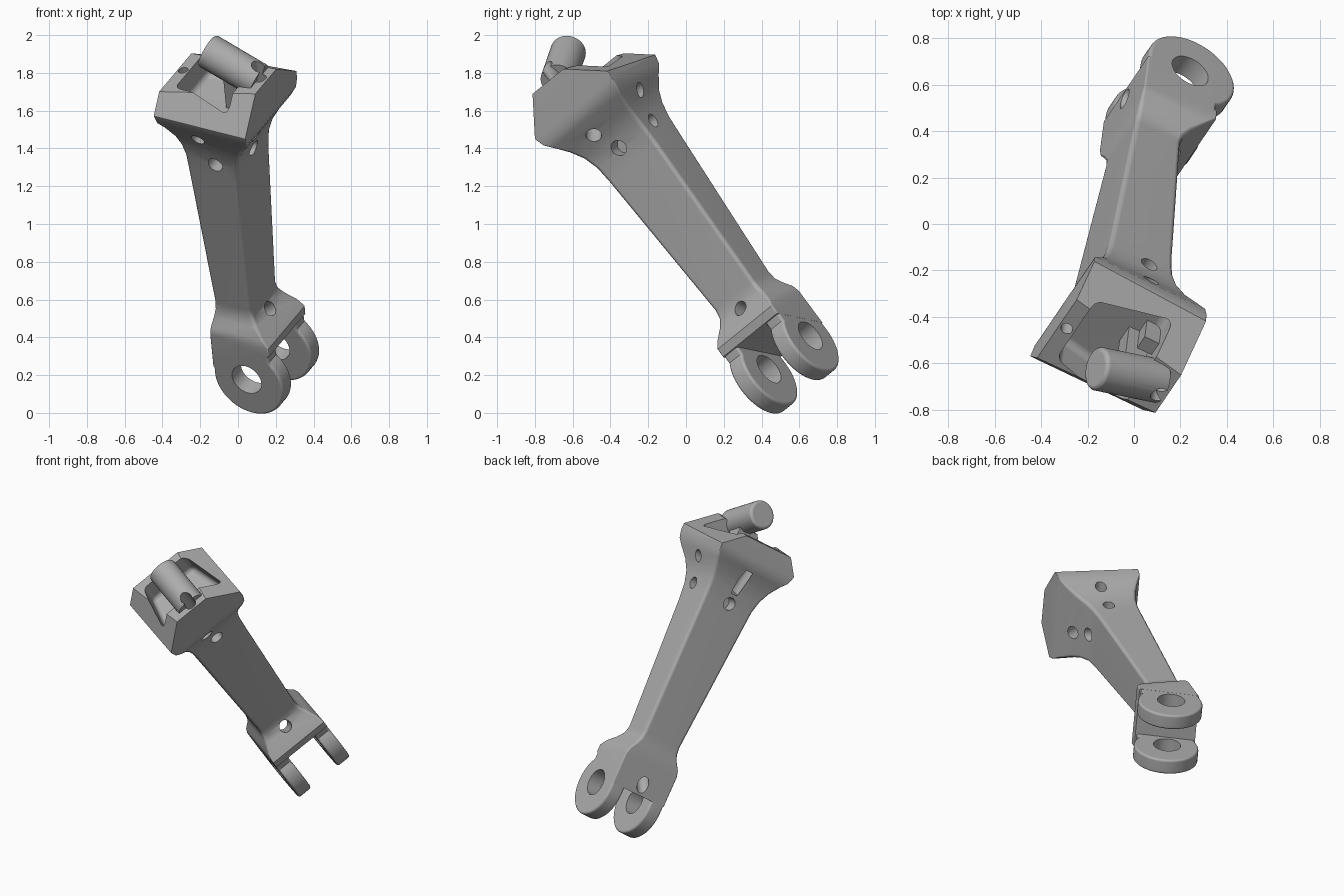
import bpy, bmesh, math
from mathutils import Vector, Matrix

if "Cube" in bpy.data.objects:
    bpy.data.objects.remove(bpy.data.objects["Cube"])

grey = bpy.data.materials.new("satin grey")
grey.use_nodes = True
grey.diffuse_color = (0.42, 0.42, 0.42, 1)
grey.node_tree.nodes["Principled BSDF"].inputs["Base Color"].default_value = (0.42, 0.42, 0.42, 1)

# Tilted strut frame: u across, v along the fork bore, t up the shaft
T = Vector((-0.08, -0.593, 0.80)).normalized()
V = Vector((0.47, 0.69, 0.56))
V = (V - T * V.dot(T)).normalized()
U = V.cross(T)
FRAME = Matrix.Translation((0.144, 0.515, 0.293)) @ Matrix((U, V, T)).transposed().to_4x4()


def finish(bm, name):
    bmesh.ops.recalc_face_normals(bm, faces=bm.faces[:])
    bm.transform(FRAME)
    mesh = bpy.data.meshes.new(name)
    bm.to_mesh(mesh)
    bm.free()
    mesh.materials.append(grey)
    ob = bpy.data.objects.new(name, mesh)
    bpy.context.collection.objects.link(ob)
    return ob


def smooth(ob, angle=35):
    for p in ob.data.polygons:
        p.use_smooth = True
    ob.data.set_sharp_from_angle(angle=math.radians(angle))
    ob.modifiers.new("even shading", 'WEIGHTED_NORMAL').keep_sharp = True


def cut(ob, tool):
    """Subtract the tool from ob, bake, and drop the tool."""
    mod = ob.modifiers.new("cut", 'BOOLEAN')
    mod.operation, mod.solver, mod.object = 'DIFFERENCE', 'EXACT', tool
    bpy.context.view_layer.update()
    graph = bpy.context.evaluated_depsgraph_get()
    mesh = bpy.data.meshes.new_from_object(ob.evaluated_get(graph))
    ob.modifiers.clear()
    ob.data = mesh
    bpy.data.objects.remove(tool)


def rods(name, specs, bevel=0):
    """One object holding a cylinder for each (start, end, radius)."""
    bm = bmesh.new()
    for a, b, r in specs:
        a, b = Vector(a), Vector(b)
        verts = bmesh.ops.create_cone(bm, cap_ends=True, segments=32, radius1=r, radius2=r,
                                      depth=(b - a).length)["verts"]
        if bevel:
            rim = [e for e in bm.edges if e.verts[0].co.z > 0 and e.verts[1].co.z > 0]
            bmesh.ops.bevel(bm, geom=rim, offset=bevel, segments=4, profile=0.5, affect='EDGES')
            verts = bm.verts[:]
        turn = (b - a).to_track_quat('Z', 'Y').to_matrix().to_4x4()
        bmesh.ops.transform(bm, matrix=Matrix.Translation((a + b) / 2) @ turn, verts=verts)
    return finish(bm, name)


def hull(name, points, bevel=0):
    bm = bmesh.new()
    for p in points:
        bm.verts.new(p)
    bmesh.ops.convex_hull(bm, input=bm.verts[:])
    bmesh.ops.dissolve_limit(bm, angle_limit=0.02, verts=bm.verts[:], edges=bm.edges[:])
    if bevel:
        bmesh.ops.bevel(bm, geom=bm.edges[:], offset=bevel, segments=4, profile=0.5, affect='EDGES')
    return finish(bm, name)


def block(name, lo, hi):
    return hull(name, [(u, v, t) for u in (lo[0], hi[0]) for v in (lo[1], hi[1]) for t in (lo[2], hi[2])])


def ring(bm, t, u0, u1, v0, v1, r):
    verts = []
    corners = ((u1 - r, v1 - r), (u0 + r, v1 - r), (u0 + r, v0 + r), (u1 - r, v0 + r))
    for q, (cu, cv) in enumerate(corners):
        for i in range(4):
            a = math.pi / 2 * (q + i / 3)
            verts.append(bm.verts.new((cu + r * math.cos(a), cv + r * math.sin(a), t)))
    return verts


def slice_off(bm, p, q, s, up):
    """Trim everything beyond the plane through p, q, s and close the end."""
    p, q, s = Vector(p), Vector(q), Vector(s)
    n = (q - p).cross(s - p).normalized()
    if n.z * up < 0:
        n = -n
    bmesh.ops.bisect_plane(bm, geom=bm.verts[:] + bm.edges[:] + bm.faces[:], dist=1e-5,
                           plane_co=p, plane_no=n, clear_outer=True)
    bmesh.ops.holes_fill(bm, edges=[e for e in bm.edges if e.is_boundary], sides=0)


# Shaft: lofted rounded rectangles from fork collar to flared head
sections = [
    (-0.05, -0.20, 0.15, -0.21, 0.21, 0.008),
    (0.24, -0.20, 0.15, -0.21, 0.21, 0.008),
    (0.28, -0.20, 0.115, -0.20, 0.20, 0.012),
    (0.33, -0.195, 0.065, -0.17, 0.17, 0.02),
    (0.37, -0.19, 0.04, -0.155, 0.15, 0.022),
    (0.42, -0.19, 0.03, -0.15, 0.143, 0.022),
    (1.30, -0.245, 0.05, -0.19, 0.18, 0.022),
    (1.40, -0.252, 0.06, -0.195, 0.185, 0.022),
    (1.48, -0.265, 0.085, -0.21, 0.195, 0.022),
    (1.55, -0.285, 0.125, -0.235, 0.215, 0.02),
    (1.62, -0.32, 0.175, -0.27, 0.25, 0.012),
    (1.66, -0.345, 0.195, -0.295, 0.27, 0.006),
    (1.71, -0.35, 0.20, -0.31, 0.28, 0.004),
    (2.00, -0.35, 0.20, -0.31, 0.28, 0.004),
]
bm = bmesh.new()
rings = [ring(bm, *s) for s in sections]
for a, b in zip(rings, rings[1:]):
    for i in range(len(a)):
        j = (i + 1) % len(a)
        bm.faces.new((a[i], a[j], b[j], b[i]))
bm.faces.new(rings[0])
bm.faces.new(rings[-1])
# Crown facets, then the sloping fork floor
slice_off(bm, (0.2, 0, 1.91), (0.2, 0.1, 1.91), (-0.35, 0, 1.82), 1)
slice_off(bm, (0.2, -0.31, 1.715), (0.2, -0.16, 1.91), (-0.35, -0.31, 1.715), 1)
slice_off(bm, (0.2, 0.28, 1.755), (0.2, 0.07, 1.915), (-0.35, 0.28, 1.71), 1)
slice_off(bm, (0.15, 0, 0.19), (0.15, 0.1, 0.19), (-0.2, 0, 0.03), -1)
bmesh.ops.triangulate(bm, faces=bm.faces[:])
strut = finish(bm, "strut_body")

# Drilled holes: collar, shaft sides, flare, slot, crown and rim
cut(strut, rods("drills", [
    ((-0.4, 0, -0.085), (0.3, 0, 0.563), 0.04),
    ((-0.07, -0.4, 1.39), (-0.07, -0.09, 1.39), 0.042),
    ((-0.06, 0.09, 1.42), (-0.06, 0.4, 1.42), 0.038),
    ((-0.13, -0.4, 1.575), (-0.13, -0.14, 1.575), 0.036),
    ((-0.06, 0.11, 1.59), (-0.06, 0.4, 1.59), 0.036),
    ((-0.01, -0.01, 1.41), (0.13, -0.01, 1.41), 0.043),
    ((0.03, -0.055, 1.605), (0.25, -0.055, 1.453), 0.042),
    ((-0.4, -0.01, 1.385), (-0.17, -0.01, 1.385), 0.042),
    ((-0.235, -0.01, 1.46), (-0.30, -0.01, 1.63), 0.035),
    ((0.15, -0.02, 1.80), (0.15, -0.02, 2.1), 0.036),
    ((-0.316, -0.02, 1.72), (-0.316, -0.02, 2.0), 0.026),
]))

# Tapered head pocket
pocket = [(u, s * w - 0.01, t) for u, w in ((-0.28, 0.17), (0.07, 0.24)) for s in (-1, 1) for t in (1.68, 2.2)]
cut(strut, hull("pocket", pocket, 0.035))
smooth(strut)

# Fork lugs: rounded plates with a bore
R, CU, CT = 0.207, 0.01, -0.015
outline = [(CU - R, 0.22)]
for i in range(37):
    a = math.radians(180 + i * 230 / 36)
    outline.append((CU + R * math.cos(a), CT + R * math.sin(a)))
outline.append((0.14, 0.22))
for name, v0 in (("front_lug", -0.2095), ("back_lug", 0.1095)):
    bm = bmesh.new()
    face = bm.faces.new([bm.verts.new((u, v0, t)) for u, t in outline])
    grown = bmesh.ops.extrude_face_region(bm, geom=[face], use_keep_orig=True)["geom"]
    moved = [g for g in grown if isinstance(g, bmesh.types.BMVert)]
    bmesh.ops.translate(bm, verts=moved, vec=(0, 0.1, 0))
    edges = [e for e in bm.edges if abs(e.verts[0].co.y - e.verts[1].co.y) < 0.01
             and min(w.co.z for w in e.verts) < 0.2]
    bmesh.ops.bevel(bm, geom=edges, offset=0.015, segments=3, profile=0.5, affect='EDGES')
    lug = finish(bm, name)
    cut(lug, rods("bore", [((0, -0.5, 0), (0, 0.5, 0), 0.088)]))
    smooth(lug)

# Slanted pin and the small post below it
pin = rods("pin", [((0.14, -0.02, 1.885), (-0.16, -0.02, 2.003), 0.095)], 0.02)
cut(pin, rods("pin_hole", [((0.15, -0.02, 1.70), (0.15, -0.02, 2.1), 0.036)]))
smooth(pin)
block("pin_post", (-0.05, -0.06, 1.60), (0.05, 0.03, 1.90))
block("pin_bracket", (0.0, 0.03, 1.60), (0.09, 0.10, 1.80))
